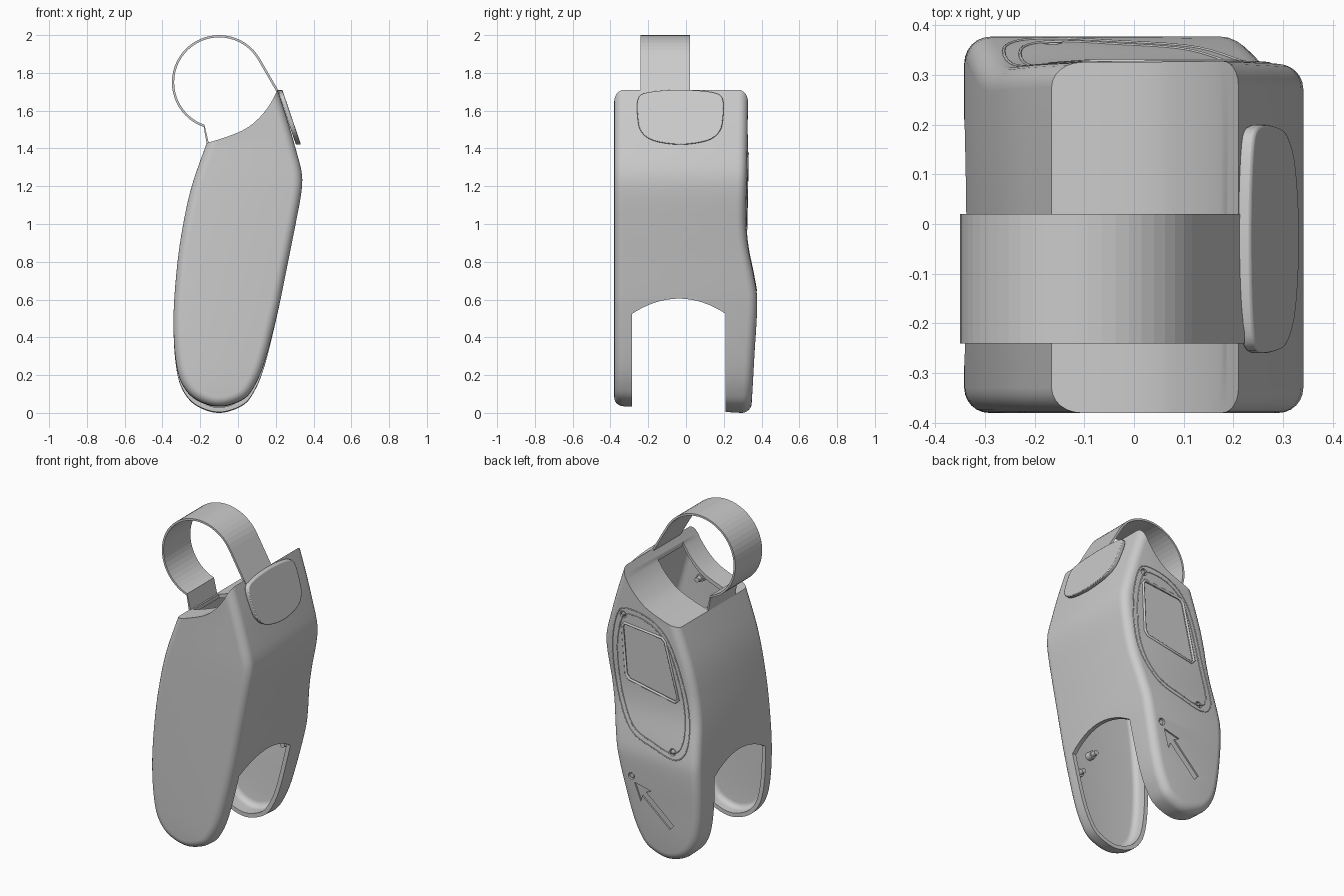
import bpy, bmesh, math
from mathutils import Vector

if "Cube" in bpy.data.objects:
    bpy.data.objects.remove(bpy.data.objects["Cube"])


def interp(table, t):
    # smooth curve through (t, value) pairs
    n = len(table)
    def slope(i):
        a, b = table[max(i - 1, 0)], table[min(i + 1, n - 1)]
        return (b[1] - a[1]) / (b[0] - a[0])
    t = min(max(t, table[0][0]), table[-1][0])
    i = 0
    while i < n - 2 and t > table[i + 1][0]:
        i += 1
    (t0, v0), (t1, v1) = table[i], table[i + 1]
    h = t1 - t0
    s = (t - t0) / h
    return (v0 * (1 + 2 * s) * (1 - s) ** 2 + slope(i) * h * s * (1 - s) ** 2
            + v1 * s * s * (3 - 2 * s) + slope(i + 1) * h * s * s * (s - 1))


def by_root(tab):
    return [(math.sqrt(z), x) for z, x in tab]


LEFT = by_root([(0, -.10), (.01, -.16), (.05, -.238), (.12, -.293), (.2, -.32), (.35, -.338), (.55, -.34),
                (.8, -.32), (1, -.29), (1.2, -.245), (1.43, -.165), (1.8, -.03)])
RIGHT = by_root([(0, -.10), (.01, -.04), (.05, .04), (.12, .09), (.2, .125), (.4, .18), (.6, .225), (.8, .265),
                 (1, .305), (1.18, .337), (1.27, .338), (1.4, .305), (1.55, .262), (1.72, .207), (1.8, .18)])
BACK = [(0, .345), (.3, .362), (.6, .377), (.72, .36), (.88, .328), (1, .317), (1.1, .318), (1.3, .323),
        (1.65, .328), (1.8, .328)]
TOP = [(-.16, 1.43), (-.05, 1.465), (.05, 1.51), (.12, 1.57), (.17, 1.635), (.21, 1.71)]


def add(name, bm, smooth=True):
    bmesh.ops.recalc_face_normals(bm, faces=bm.faces[:])
    me = bpy.data.meshes.new(name)
    bm.to_mesh(me)
    bm.free()
    ob = bpy.data.objects.new(name, me)
    bpy.context.collection.objects.link(ob)
    if smooth:
        shade(ob)
    return ob


def shade(ob):
    bpy.ops.object.select_all(action='DESELECT')
    ob.select_set(True)
    bpy.context.view_layer.objects.active = ob
    bpy.ops.object.shade_smooth_by_angle(angle=math.radians(32))


def prism(name, a, b, smooth=False, bevel=0):
    bm = bmesh.new()
    va, vb = [bm.verts.new(p) for p in a], [bm.verts.new(p) for p in b]
    n = len(va)
    bm.faces.new(va)
    bm.faces.new(vb[::-1])
    for i in range(n):
        j = (i + 1) % n
        bm.faces.new((va[j], va[i], vb[i], vb[j]))
    ob = add(name, bm, smooth)
    if bevel:
        m = ob.modifiers.new("bevel", 'BEVEL')
        m.width, m.segments = bevel, 2
    return ob


def cut(ob, cutter):
    m = ob.modifiers.new("cut", 'BOOLEAN')
    m.operation, m.solver, m.object = 'DIFFERENCE', 'EXACT', cutter
    dg = bpy.context.evaluated_depsgraph_get()
    me = bpy.data.meshes.new_from_object(ob.evaluated_get(dg))
    ob.modifiers.clear()
    ob.data = me
    bpy.data.objects.remove(cutter)


def round_loop(pts, steps=5):
    # closed smooth loop through 2D points
    out, n = [], len(pts)
    p = [Vector(q) for q in pts]
    for i in range(n):
        a, b, c, d = p[i - 1], p[i], p[(i + 1) % n], p[(i + 2) % n]
        for k in range(steps):
            s = k / steps
            out.append(.5 * (2 * b + (c - a) * s + (2 * a - 5 * b + 4 * c - d) * s * s
                             + (3 * b - a - 3 * c + d) * s ** 3))
    return out


def loft_shell(name, t):
    # pod-shaped volume, inset by t on every side
    n, r = 64, .05
    us = [math.sqrt(1.8) * i / n for i in range(n + 1)]
    R = [Vector((interp(RIGHT, u), u * u)) for u in us]
    L = [Vector((interp(LEFT, u), u * u)) for u in us]
    loop = R + L[:0:-1]
    m = len(loop)
    nor = []
    for i in range(m):
        d = (loop[(i + 1) % m] - loop[i - 1]).normalized()
        nor.append(Vector((-d.y, d.x)))
    angs = [k * math.pi / 12 for k in range(7)]
    rings = [(0, a) for a in angs] + [(1, a) for a in reversed(angs)]
    bm = bmesh.new()
    vs = []
    for back, a in rings:
        ring = []
        for p, q in zip(loop, nor):
            w = p + q * (t + (r - t * .6) * (1 - math.sin(a)))
            dy = t + (r - t * .6) * (1 - math.cos(a))
            y = interp(BACK, w.y) - dy if back else -.38 + dy
            z = w.y if back else w.y + .035 * max(0, 1 - w.y / .6)
            ring.append(bm.verts.new((w.x, y, z)))
        vs.append(ring)
    for A, B in zip(vs, vs[1:]):
        for i in range(m):
            j = (i + 1) % m
            bm.faces.new((A[i], A[j], B[j], B[i]))
    for A in (vs[0], vs[-1]):
        bm.faces.new((A[0], A[1], A[m - 1]))
        for i in range(1, n):
            bm.faces.new((A[i], A[i + 1], A[m - i - 1], A[m - i]))
    return add(name, bm, False)


def top_cutter(dz):
    xs = [-.16 + .37 * i / 20 for i in range(21)]
    pts = [(-.6, 1.27)] + [(x, interp(TOP, x)) for x in xs] + [(.27, 1.86), (.27, 2.3), (-.6, 2.3)]
    return prism("top_cutter", [(x, -.7, z + dz) for x, z in pts], [(x, .7, z + dz) for x, z in pts])


def on_back(name, pts, d0, d1, **kw):
    # prism following the back face, between two offsets
    return prism(name, [(x, interp(BACK, z) + d0, z) for x, z in pts],
                 [(x, interp(BACK, z) + d1, z) for x, z in pts], **kw)


def circle(x, z, r, n=16):
    return [(x + r * math.cos(2 * math.pi * k / n), z + r * math.sin(2 * math.pi * k / n)) for k in range(n)]


# hollow body with closed saddle-shaped top
body = loft_shell("body_shell", 0)
cut(body, top_cutter(0))
cavity = loft_shell("cavity", .025)
cut(cavity, top_cutter(-.025))
cut(body, cavity)

# arched gap between the two lower lobes
arch = [(.21 - .495 * i / 16, .525 + .08 * (1 - ((i - 8) / 8) ** 2)) for i in range(17)]
gap = [(.21, -.2)] + arch + [(-.285, -.2)]
cut(body, prism("gap_cutter", [(-.6, y, z) for y, z in gap], [(.6, y, z) for y, z in gap]))

# opening under the strap
sq = [(-.14, -.235), (.185, -.235), (.185, .015), (-.14, .015)]
cut(body, prism("strap_hole_cutter", [(x, y, 1.32) for x, y in sq], [(x, y, 1.9) for x, y in sq]))

# recesses on the back: window, screw holes, pointer slot
window = [(.19, 1.375), (.205, 1.355), (.185, 1.06), (.165, 1.035), (-.15, .975), (-.17, .995),
          (-.085, 1.33), (-.065, 1.35)]
screws = [(.2, 1.425), (-.165, .69), (.11, .475)]
cut(body, on_back("window_cutter", window, -.014, .05))
for x, z in screws:
    cut(body, on_back("screw_cutter", circle(x, z, .021), -.016, .05))
tip, d = Vector((.09, .44)), Vector((-.74, -.67))
side = Vector((-d.y, d.x))
arrow = [(0, 0), (.1, .055), (.085, .02), (.33, .02), (.33, -.02), (.085, -.02), (.1, -.055)]
cut(body, on_back("slot_cutter", [tip + d * a + side * b for a, b in arrow], -.009, .05))
shade(body)
for x, z in screws:
    on_back("screw", circle(x, z, .014), -.018, -.006, smooth=True)


# raised seams around the back panel and window
def seam(name, pts, r):
    cu = bpy.data.curves.new(name, 'CURVE')
    cu.dimensions, cu.bevel_depth, cu.bevel_resolution = '3D', r, 2
    sp = cu.splines.new('POLY')
    sp.points.add(len(pts) - 1)
    sp.use_cyclic_u = True
    for q, (x, z) in zip(sp.points, pts):
        q.co = (x, interp(BACK, z), z, 1)
    bpy.context.collection.objects.link(bpy.data.objects.new(name, cu))


panel = [(.15, 1.47), (.235, 1.43), (.275, 1.22), (.24, .95), (.13, .75), (-.04, .68), (-.19, .65),
         (-.26, .74), (-.235, .98), (-.13, 1.3), (-.01, 1.43)]
seam("panel_seam_outer", round_loop(panel), .003)
seam("panel_seam_inner", [(.01 + (x - .01) * .88, 1.06 + (z - 1.06) * .92) for x, z in round_loop(panel)], .003)
seam("window_frame", window, .008)

# side pad at the upper right
pad = round_loop([(-.255, 1.66), (-.2, 1.697), (-.03, 1.71), (.14, 1.697), (.195, 1.66), (.195, 1.55),
                  (.175, 1.485), (.11, 1.44), (-.03, 1.42), (-.17, 1.44), (-.235, 1.485), (-.255, 1.55)], 4)
prism("side_pad", [(.235 + (1.71 - z) * .34, y, z) for y, z in pad],
      [(.208 + (1.71 - z) * .34, y, z) for y, z in pad], smooth=True, bevel=.005)

# looped strap
arc = [math.radians(251 - 221 * i / 34) for i in range(35)]
path = [Vector((-.165, 1.42))] + [Vector((-.1 + .25 * math.cos(a), 1.75 + .25 * math.sin(a))) for a in arc] \
    + [Vector((.222, 1.693))]
inner = [Vector((-.153, 1.42))] + [Vector((-.1 + .238 * math.cos(a), 1.75 + .238 * math.sin(a))) for a in arc] \
    + [Vector((.208, 1.693))]
bm = bmesh.new()
rows = [[bm.verts.new((p.x, y, p.y)) for p in line] for line, y in
        ((path, -.24), (path, .02), (inner, .02), (inner, -.24))]
for k in range(4):
    A, B = rows[k], rows[(k + 1) % 4]
    for i in range(len(path) - 1):
        bm.faces.new((A[i], A[i + 1], B[i + 1], B[i]))
for e in (0, -1):
    bm.faces.new([r[e] for r in rows])
add("strap", bm, False)


# fixing posts inside the two covers
def post(x, z, y0, y1):
    for r, ya, yb in ((.024, y0, y0 + (y1 - y0) * .6), (.015, y0, y1)):
        prism("inner_post", [(p, ya, q) for p, q in circle(x, z, r)],
              [(p, yb, q) for p, q in circle(x, z, r)], smooth=True)


for x, z in ((.03, .6), (.12, .45), (.0, 1.3), (.13, 1.42)):
    post(x, z, -.362, -.29)
for x, z in ((.11, .475), (.2, 1.38), (-.165, .69)):
    post(x, z, interp(BACK, z) - .022, interp(BACK, z) - .1)
